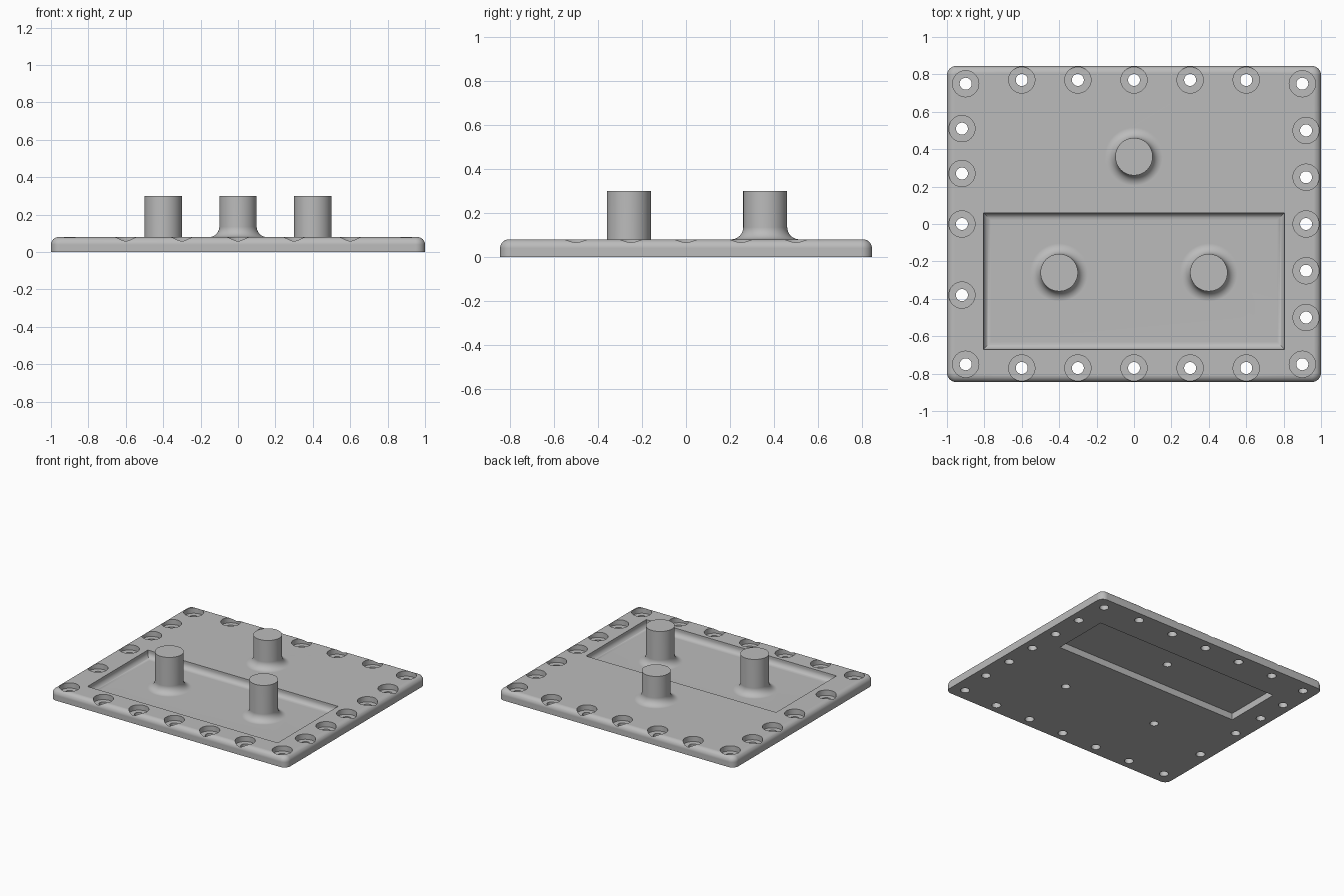
import bpy, bmesh
from math import sin, cos, pi, radians

if "Cube" in bpy.data.objects:
    bpy.data.objects.remove(bpy.data.objects["Cube"])

HX, HY, TOP = 1.0, 0.845, 0.08
SIDES = 48

metal = bpy.data.materials.new("plain grey")
metal.use_nodes = True
grey = (0.5, 0.5, 0.5, 1)
metal.diffuse_color = grey
metal.node_tree.nodes["Principled BSDF"].inputs["Base Color"].default_value = grey


def skin(bm, rings):
    """Close a stack of equal point rings, listed bottom to top, into a solid."""
    loops = [[bm.verts.new(p) for p in ring] for ring in rings]
    n = len(loops[0])
    for a, b in zip(loops, loops[1:]):
        for i in range(n):
            j = (i + 1) % n
            bm.faces.new((a[i], a[j], b[j], b[i]))
    bm.faces.new(loops[0][::-1])
    bm.faces.new(loops[-1])


def lathe(bm, x, y, profile):
    turns = [2 * pi * i / SIDES for i in range(SIDES)]
    skin(bm, [[(x + r * cos(t), y + r * sin(t), z) for t in turns] for r, z in profile])


def block(bm, x0, x1, y0, y1, levels):
    """Rectangular solid from (inset, z) levels."""
    skin(bm, [[(x0 + d, y0 + d, z), (x1 - d, y0 + d, z),
               (x1 - d, y1 - d, z), (x0 + d, y1 - d, z)] for d, z in levels])


def fillet(r, base, steps=8):
    """Concave quarter arc: (distance from wall, z) from floor to wall."""
    arc = [pi / 2 * i / steps for i in range(steps + 1)]
    return [(r * (1 - sin(a)), base + r * (1 - cos(a))) for a in arc]


def make(name, bm):
    mesh = bpy.data.meshes.new(name)
    bm.to_mesh(mesh)
    bm.free()
    mesh.materials.append(metal)
    obj = bpy.data.objects.new(name, mesh)
    bpy.context.collection.objects.link(obj)
    return obj


def apply(obj, mod):
    bpy.ops.object.select_all(action='DESELECT')
    obj.select_set(True)
    bpy.context.view_layer.objects.active = obj
    bpy.ops.object.modifier_apply(modifier=mod.name)


def combine(target, tool, operation):
    mod = target.modifiers.new(operation, 'BOOLEAN')
    mod.operation, mod.solver, mod.object = operation, 'EXACT', tool
    apply(target, mod)
    bpy.data.objects.remove(tool)


# Plate with rounded corners and a rounded upper rim
bm = bmesh.new()
block(bm, -HX, HX, -HY, HY, [(0, 0), (0, TOP)])
upright = [e for e in bm.edges if abs(e.verts[0].co.z - e.verts[1].co.z) > 0.01]
bmesh.ops.bevel(bm, geom=upright, offset=0.05, segments=8, profile=0.5, affect='EDGES')
rim = [e for e in bm.edges if all(v.co.z > TOP - 0.001 for v in e.verts)]
bmesh.ops.bevel(bm, geom=rim, offset=0.04, segments=8, profile=0.5, affect='EDGES')
plate = make("mounting_plate", bm)

# Counterbored screw holes around the edge
holes = [(x, y) for x in (-0.9, 0.9) for y in (-0.75, 0.75)]
holes += [(0.3 * i, y) for i in range(-2, 3) for y in (-0.77, 0.77)]
holes += [(0.92, 0.25 * i) for i in range(-2, 3)]
holes += [(-0.92, y) for y in (0.51, 0.27, 0, -0.38)]
bm = bmesh.new()
for x, y in holes:
    lathe(bm, x, y, [(0.032, -0.05), (0.032, 0.04), (0.07, 0.04), (0.07, 0.15)])

# Filleted recess on top, plain pocket underneath
FLOOR, CEILING = 0.025, 0.05
block(bm, -0.805, 0.805, -0.67, 0.06, fillet(0.04, FLOOR) + [(0, 0.15)])
block(bm, -0.78, 0.78, 0.13, 0.57, [(0, -0.05), (0, CEILING)])
combine(plate, make("plate_cutter", bm), 'DIFFERENCE')

# Three round posts with flared feet
posts = [(0, 0.36, TOP), (-0.4, -0.26, FLOOR), (0.4, -0.26, FLOOR)]
bm = bmesh.new()
for x, y, base in posts:
    flare = [(0.1 + d, z) for d, z in fillet(0.055, base)]
    lathe(bm, x, y, [(0.155, base - 0.01)] + flare + [(0.1, 0.3)])
combine(plate, make("posts", bm), 'UNION')

# Blind screw holes up into the posts
bm = bmesh.new()
for x, y, base in posts:
    lathe(bm, x, y, [(0.03, -0.05), (0.03, 0.24)])
combine(plate, make("post_hole_cutter", bm), 'DIFFERENCE')

# Smooth curved faces, keep flat faces flat
bpy.ops.object.select_all(action='DESELECT')
plate.select_set(True)
bpy.context.view_layer.objects.active = plate
bpy.ops.object.shade_smooth_by_angle(angle=radians(30))
weighted = plate.modifiers.new("even_normals", 'WEIGHTED_NORMAL')
weighted.keep_sharp = True
apply(plate, weighted)
